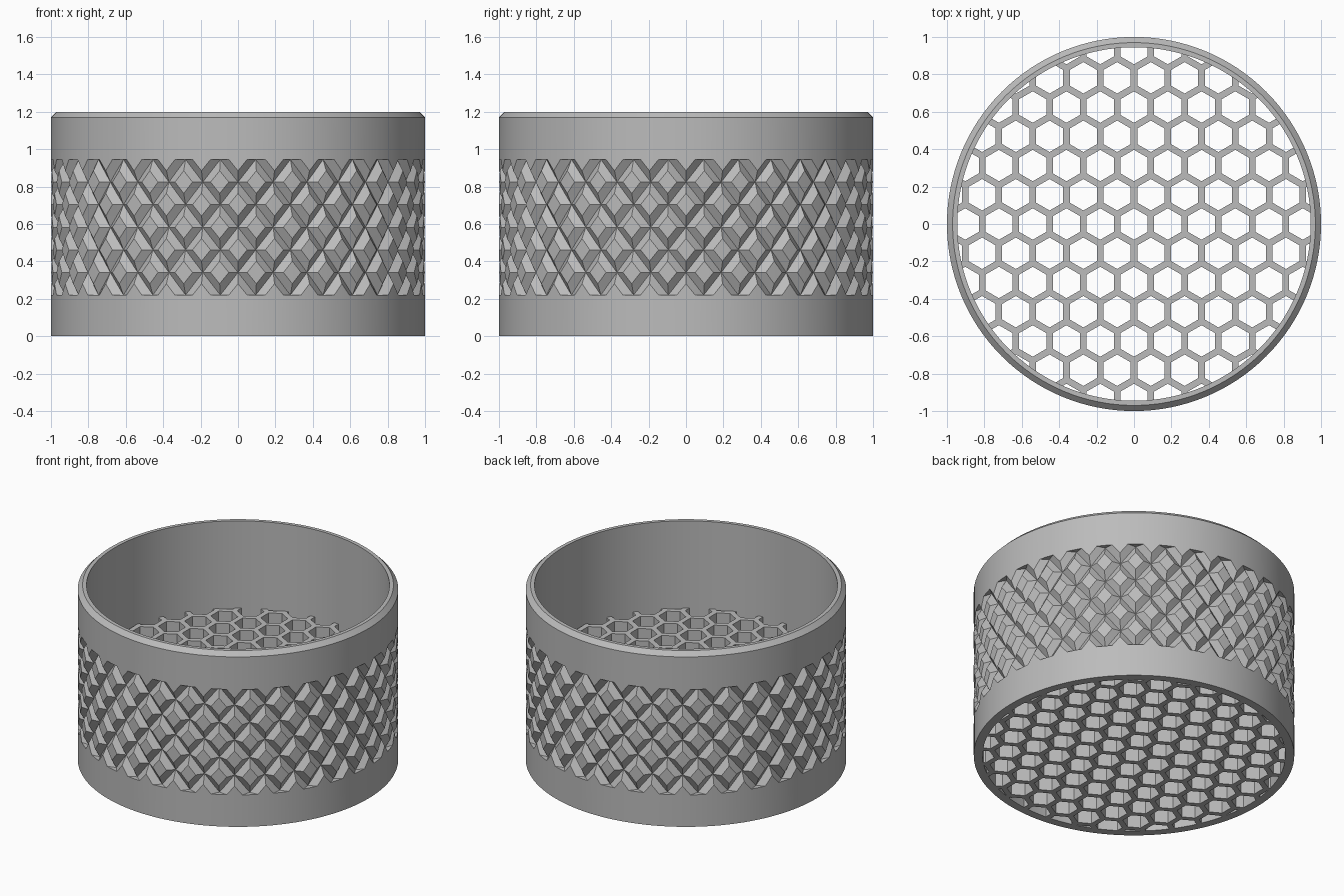
import bpy, bmesh, math

if "Cube" in bpy.data.objects:
    bpy.data.objects.remove(bpy.data.objects["Cube"])

N = 128                      # segments round the body
R_IN, H = 0.945, 1.2
Z0, Z1, ROWS = 0.22, 0.945, 12   # knurled band
DEPTH = 0.035
PITCH, RIB, COMB_H = 0.1805, 0.035, 0.6

grey = bpy.data.materials.new("plain_grey")
grey.diffuse_color = (0.5, 0.5, 0.5, 1)
grey.use_nodes = True
grey.node_tree.nodes["Principled BSDF"].inputs["Base Color"].default_value = grey.diffuse_color


def make(name, bm):
    bmesh.ops.recalc_face_normals(bm, faces=bm.faces)
    me = bpy.data.meshes.new(name)
    bm.to_mesh(me)
    bm.free()
    ob = bpy.data.objects.new(name, me)
    bpy.context.collection.objects.link(ob)
    me.materials.append(grey)
    return ob


def activate(ob):
    bpy.ops.object.select_all(action='DESELECT')
    ob.select_set(True)
    bpy.context.view_layer.objects.active = ob


def dist4(v):
    v = v % 4
    return min(v, 4 - v)


def groove(i, b):
    """Depth (0..1) of two crossing sets of V grooves."""
    a = i - 2
    return max(0, 1 - min(dist4(a - b), dist4(a + b)))


# Knurled sleeve: rings of points going up the outside, then down the inside
bm = bmesh.new()


def ring(z, radius):
    out = []
    for i in range(N):
        t = 2 * math.pi * i / N - math.pi / 2
        r = radius(i)
        out.append(bm.verts.new((r * math.cos(t), r * math.sin(t), z)))
    return out


rings = [ring(0, lambda i: 1), ring(Z0, lambda i: 1)]
for b in range(ROWS + 1):
    rings.append(ring(Z0 + (Z1 - Z0) * b / ROWS, lambda i: 1 - DEPTH * groove(i, b)))
for z, r in ((Z1, 1), (H - 0.03, 1), (H, 0.97), (H, R_IN), (0, R_IN)):
    rings.append(ring(z, lambda i: r))

for k in range(len(rings)):
    lo, hi = rings[k], rings[(k + 1) % len(rings)]
    b = k - 2
    for i in range(N):
        j = (i + 1) % N
        q = (lo[i], lo[j], hi[j], hi[i])
        if 0 <= b < ROWS:    # split along the nearest groove
            a, c = i - 1.5, b + 0.5
            if dist4(a - c) < dist4(a + c):
                bm.faces.new((q[0], q[1], q[2]))
                bm.faces.new((q[0], q[2], q[3]))
            else:
                bm.faces.new((q[0], q[1], q[3]))
                bm.faces.new((q[1], q[2], q[3]))
        else:
            bm.faces.new(q)
bmesh.ops.remove_doubles(bm, verts=bm.verts, dist=1e-5)
sleeve = make("knurled_sleeve", bm)
activate(sleeve)
bpy.ops.object.shade_smooth_by_angle(angle=math.radians(15))


# Honeycomb core: solid disc with hexagonal holes cut through
def prism(bm, cx, cy, r, n, z0, z1, turn):
    pts = [(cx + r * math.cos(turn + 2 * math.pi * k / n),
            cy + r * math.sin(turn + 2 * math.pi * k / n)) for k in range(n)]
    lo = [bm.verts.new((x, y, z0)) for x, y in pts]
    hi = [bm.verts.new((x, y, z1)) for x, y in pts]
    bm.faces.new(lo[::-1])
    bm.faces.new(hi)
    for k in range(n):
        m = (k + 1) % n
        bm.faces.new((lo[k], lo[m], hi[m], hi[k]))


bm = bmesh.new()
prism(bm, 0, 0, R_IN, N, 0, COMB_H, -math.pi / 2)
comb = make("honeycomb_core", bm)

bm = bmesh.new()
hex_r = (PITCH - RIB) / math.sqrt(3)
for row in range(-7, 8):
    for col in range(-7, 8):
        x = (col + 0.5 * (row % 2)) * PITCH
        y = row * PITCH * math.sqrt(3) / 2
        if math.hypot(x, y) < R_IN + hex_r:
            prism(bm, x, y, hex_r, 6, -0.1, COMB_H + 0.1, math.pi / 6)
cutter = make("hole_cutter", bm)
cutter.hide_render = True

activate(comb)
mod = comb.modifiers.new("holes", 'BOOLEAN')
mod.operation, mod.solver, mod.object = 'DIFFERENCE', 'EXACT', cutter
bpy.ops.object.modifier_apply(modifier=mod.name)
bpy.data.objects.remove(cutter)
